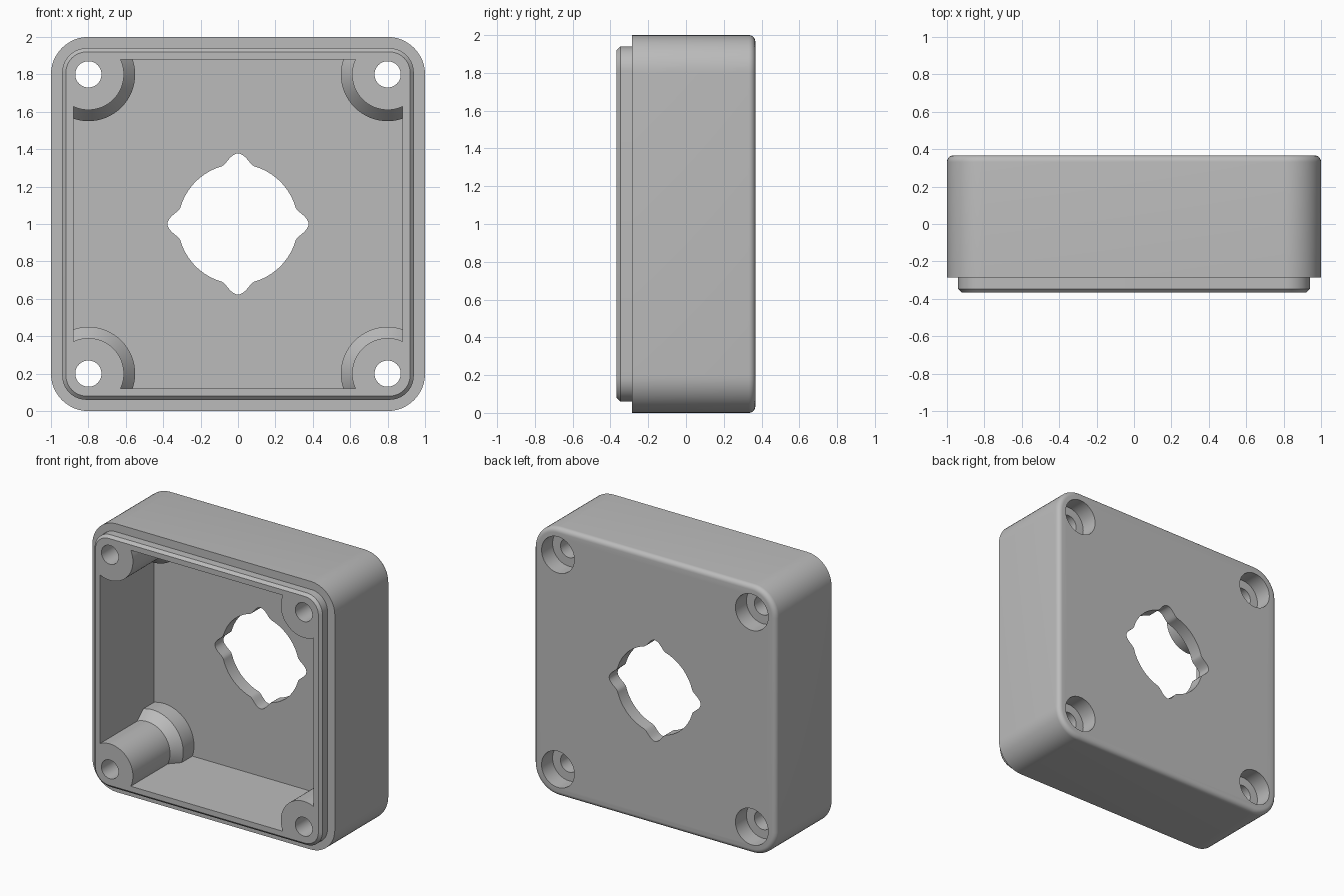
import bpy, bmesh, math
from mathutils import Vector

cube = bpy.data.objects.get("Cube")
if cube:
    bpy.data.objects.remove(cube, do_unlink=True)

FRONT, BACK, STEP, FLOOR = -0.367, 0.367, -0.287, 0.267
MID = 1.0
CORNERS = [(sx * 0.8, MID + sz * 0.8) for sx in (-1, 1) for sz in (-1, 1)]

grey = bpy.data.materials.new("light grey plastic")
grey.use_nodes = True
colour = (0.5, 0.5, 0.5, 1)
grey.diffuse_color = colour
grey.node_tree.nodes["Principled BSDF"].inputs["Base Color"].default_value = colour


def loft(name, rings):
    """Closed solid through rings of equal length."""
    bm = bmesh.new()
    loops = [[bm.verts.new(p) for p in ring] for ring in rings]
    n = len(loops[0])
    for a, b in zip(loops, loops[1:]):
        for i in range(n):
            j = (i + 1) % n
            bm.faces.new((a[i], a[j], b[j], b[i]))
    bm.faces.new(loops[0][::-1])
    bm.faces.new(loops[-1])
    bmesh.ops.recalc_face_normals(bm, faces=bm.faces)
    mesh = bpy.data.meshes.new(name)
    bm.to_mesh(mesh)
    bm.free()
    mesh.materials.append(grey)
    obj = bpy.data.objects.new(name, mesh)
    bpy.context.collection.objects.link(obj)
    return obj


def rounded_square(half, radius, y, steps=12):
    ring = []
    for quarter in range(4):
        mid = math.radians(45 + 90 * quarter)
        cx = math.copysign(half - radius, math.cos(mid))
        cz = math.copysign(half - radius, math.sin(mid))
        for i in range(steps + 1):
            a = math.radians(90 * (quarter + i / steps))
            ring.append(Vector((cx + radius * math.cos(a), y, MID + cz + radius * math.sin(a))))
    return ring


def turned(name, centre, profile, sides=64):
    """Round solid along y from (radius, y) pairs."""
    x, z = centre
    angles = [2 * math.pi * i / sides for i in range(sides)]
    return loft(name, [[Vector((x + r * math.cos(a), y, z + r * math.sin(a))) for a in angles]
                       for r, y in profile])


def cut(target, cutter):
    """Subtract the cutter, bake the result and discard the cutter."""
    cutter.hide_render = True
    mod = target.modifiers.new("cut", "BOOLEAN")
    mod.operation, mod.solver, mod.object = "DIFFERENCE", "EXACT", cutter
    graph = bpy.context.evaluated_depsgraph_get()
    baked = bpy.data.meshes.new_from_object(target.evaluated_get(graph))
    target.modifiers.clear()
    target.data = baked
    bpy.data.objects.remove(cutter, do_unlink=True)


# Outer shell: chamfered lip, step, walls, rounded back edge
rings = [rounded_square(0.92, 0.11, FRONT),
         rounded_square(0.94, 0.13, FRONT + 0.02),
         rounded_square(0.94, 0.13, STEP),
         rounded_square(1.0, 0.2, STEP)]
fillet = 0.035
for i in range(7):
    a = math.radians(15 * i)
    inset = fillet * (1 - math.cos(a))
    rings.append(rounded_square(1 - inset, 0.2 - inset, BACK - fillet + fillet * math.sin(a)))
enclosure = loft("enclosure", rings)

# Hollow interior, leaving four flared screw posts standing
cavity = loft("cavity", [[Vector((sx * 0.88, y, MID + sz * 0.88))
                          for sx, sz in ((-1, -1), (1, -1), (1, 1), (-1, 1))]
                         for y in (FRONT - 0.1, FLOOR)])
for c in CORNERS:
    cut(cavity, turned("post", c, [(0.19, FRONT - 0.2), (0.19, 0.07), (0.25, 0.14), (0.25, BACK)]))
cut(enclosure, cavity)

# Stepped screw holes, counterbored from the back
for c in CORNERS:
    cut(enclosure, turned("screw_hole", c, [(0.07, FRONT - 0.1), (0.07, BACK - 0.13),
                                            (0.135, BACK - 0.13), (0.135, BACK + 0.1)]))

# Central opening with four soft notches
outline = []
for i in range(240):
    a = 2 * math.pi * i / 240
    off = abs((a + math.pi / 4) % (math.pi / 2) - math.pi / 4)
    r = 0.32 + 0.057 * math.cos(min(off / 0.29, 1) * math.pi / 2) ** 2
    outline.append((r * math.cos(a), MID + r * math.sin(a)))
cut(enclosure, loft("opening", [[Vector((x, y, z)) for x, z in outline] for y in (0.1, BACK + 0.1)]))

# Smooth curved faces, keep sharp edges
bpy.ops.object.select_all(action="DESELECT")
enclosure.select_set(True)
bpy.context.view_layer.objects.active = enclosure
bpy.ops.object.shade_smooth_by_angle(angle=math.radians(30))
